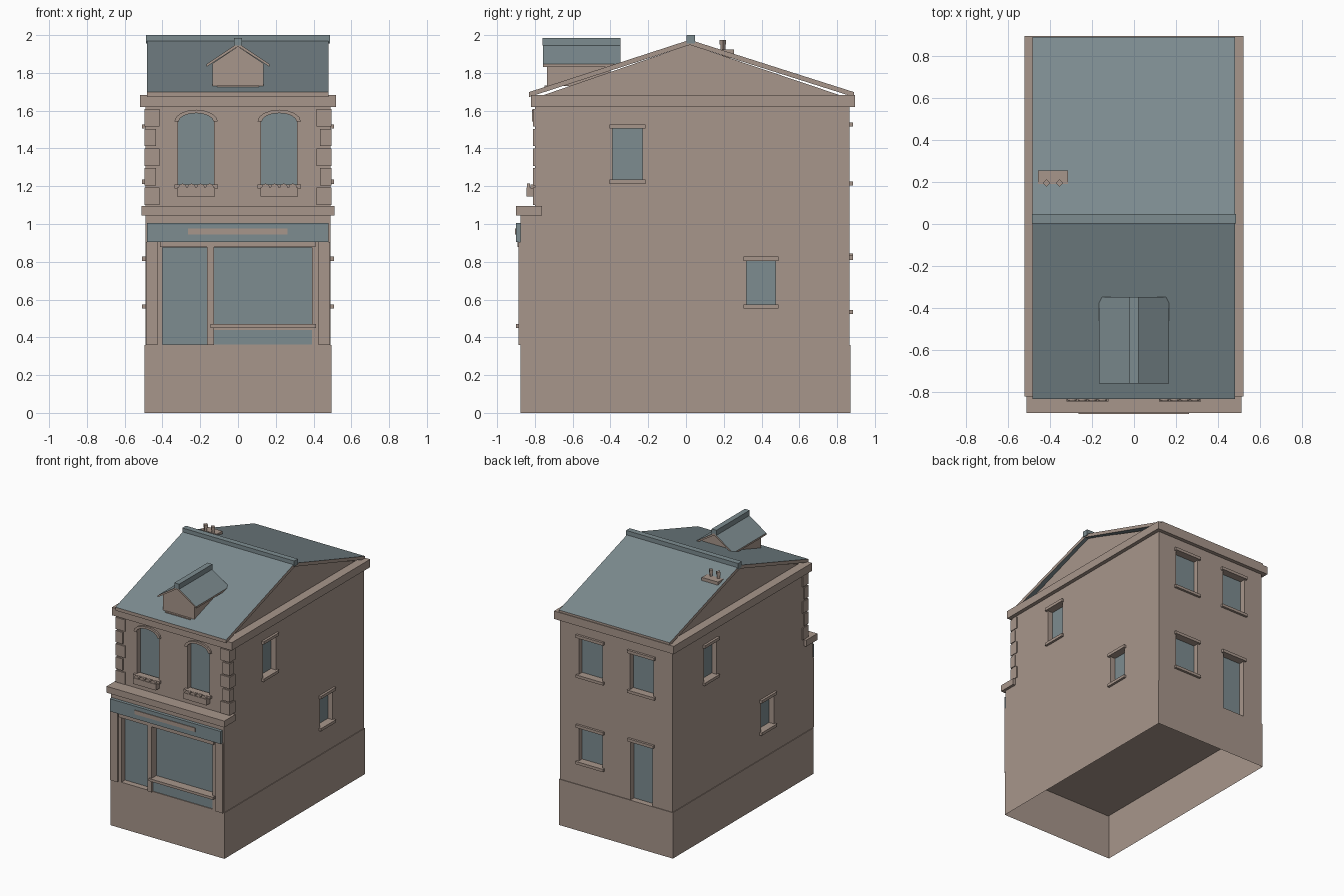
import bpy, bmesh, math
from mathutils import Vector

cube = bpy.data.objects.get("Cube")
if cube:
    bpy.data.objects.remove(cube, do_unlink=True)


def material(name, rgb):
    m = bpy.data.materials.new(name)
    m.use_nodes = True
    m.diffuse_color = (*rgb, 1)
    m.node_tree.nodes["Principled BSDF"].inputs["Base Color"].default_value = (*rgb, 1)
    return m


STONE = material("warm stone", (0.39, 0.305, 0.258))
SLATE = material("blue grey slate", (0.205, 0.262, 0.28))


def finish(name, bm, mat):
    bmesh.ops.recalc_face_normals(bm, faces=bm.faces)
    mesh = bpy.data.meshes.new(name)
    bm.to_mesh(mesh)
    bm.free()
    mesh.materials.append(mat)
    ob = bpy.data.objects.new(name, mesh)
    bpy.context.collection.objects.link(ob)
    return ob


def prism(name, pts, axis, lo, hi, mat=STONE):
    """Extrude a (y, z) profile along x, or an (x, z) profile along y."""
    bm = bmesh.new()
    place = (lambda a, b: (lo, a, b)) if axis == "x" else (lambda a, b: (a, lo, b))
    face = bm.faces.new([bm.verts.new(place(a, b)) for a, b in pts])
    new = bmesh.ops.extrude_face_region(bm, geom=[face])["geom"]
    shift = Vector((hi - lo, 0, 0) if axis == "x" else (0, hi - lo, 0))
    bmesh.ops.translate(bm, vec=shift, verts=[v for v in new if isinstance(v, bmesh.types.BMVert)])
    return finish(name, bm, mat)


def box(name, x, y, z, mat=STONE):
    return prism(name, [(x[0], z[0]), (x[1], z[0]), (x[1], z[1]), (x[0], z[1])], "y", y[0], y[1], mat)


def slate_slopes(ob):
    """Slate on the sloping faces, stone on the edges."""
    ob.data.materials.append(SLATE)
    for p in ob.data.polygons:
        p.material_index = int(abs(p.normal.z) > 0.4)


def arc(cx, half, spring, rise, steps=8):
    return [(cx + half * math.cos(math.pi * i / steps),
             spring + rise * math.sin(math.pi * i / steps)) for i in range(steps + 1)]


cutters = []
WALL_X, BACK = 0.49, 0.865

# Hollow plinth, open underneath
plinth = box("plinth", (-0.495, 0.495), (-0.875, 0.87), (0, 0.36))
bm = bmesh.new()
bm.from_mesh(plinth.data)
bmesh.ops.delete(bm, geom=[f for f in bm.faces if f.normal.z < -0.5], context="FACES")
bm.to_mesh(plinth.data)
bm.free()

# Main walls, with the shop standing forward of the upper floor
walls = prism("walls", [(-0.875, 0.355), (BACK, 0.355), (BACK, 1.65), (-0.8, 1.65),
                        (-0.8, 1.07), (-0.875, 1.07)], "x", -WALL_X, WALL_X)


def wall_box(name, side, u, d, z, mat=STONE):
    """Box on a wall: u runs along it, d is distance out from its face."""
    if side == "back":
        return box(name, u, (BACK + d[0], BACK + d[1]), z, mat)
    s = 1 if side == "left" else -1
    return box(name, tuple(sorted(s * (WALL_X + k) for k in d)), u, z, mat)


def opening(name, side, u, z, sill=True):
    cutters.append(wall_box(name + "_cutter", side, u, (-0.045, 0.05), z))
    wall_box(name + "_pane", side, u, (-0.05, -0.042), z, SLATE)
    wide = (u[0] - 0.016, u[1] + 0.016)
    wall_box(name + "_lintel", side, wide, (-0.01, 0.018), (z[1], z[1] + 0.023))
    if sill:
        wall_box(name + "_sill", side, wide, (-0.01, 0.018), (z[0] - 0.022, z[0]))


# Side windows, staggered the opposite way on each side
FRONTWARD, BACKWARD = (-0.39, -0.23), (0.32, 0.475)
for side, up, low in (("left", FRONTWARD, BACKWARD), ("right", BACKWARD, FRONTWARD)):
    opening(side + "_upper_window", side, up, (1.235, 1.505))
    opening(side + "_lower_window", side, low, (0.575, 0.805))

# Back windows and door
opening("back_upper_window_a", "back", (0.12, 0.325), (1.225, 1.515))
opening("back_upper_window_b", "back", (-0.325, -0.12), (1.225, 1.515))
opening("back_lower_window", "back", (0.12, 0.325), (0.545, 0.81))
opening("back_door", "back", (-0.315, -0.125), (0.36, 0.822), sill=False)

# Shopfront: recessed door and display window
for name, x, z in (("shop_door", (-0.4, -0.165), (0.362, 0.875)),
                   ("shop_window", (-0.128, 0.392), (0.47, 0.875)),
                   ("stall_panel", (-0.128, 0.392), (0.362, 0.44))):
    deep = -0.865 if name == "stall_panel" else -0.825
    cutters.append(box(name + "_cutter", x, (-0.95, deep), z))
    box(name + "_pane", x, (deep - 0.004, deep + 0.004), z, SLATE)
box("shop_sill", (-0.145, 0.412), (-0.9, -0.83), (0.45, 0.47))
box("shop_mullion", (-0.165, -0.128), (-0.887, -0.83), (0.36, 0.89))
box("shop_lintel", (-0.412, 0.41), (-0.892, -0.83), (0.877, 0.906))
for s in (-1, 1):
    box("shop_pilaster", tuple(sorted((s * 0.488, s * 0.426))), (-0.888, -0.86), (0.36, 0.906))
box("shop_fascia", (-0.482, 0.48), (-0.9, -0.87), (0.906, 1.005), SLATE)
box("fascia_plate", (-0.265, 0.262), (-0.905, -0.898), (0.944, 0.975))
box("shop_cornice", (-0.511, 0.511), (-0.9, -0.762), (1.045, 1.095))

# Arched front windows with hoods and planters
for cx in (-0.222, 0.218):
    outline = [(cx - 0.095, 1.2), (cx + 0.095, 1.2)] + arc(cx, 0.095, 1.55, 0.04)
    cutters.append(prism("arch_cutter", outline, "y", -0.9, -0.755))
    prism("arched_pane", outline, "y", -0.758, -0.75, SLATE)
    hood = arc(cx, 0.115, 1.542, 0.063) + arc(cx, 0.092, 1.542, 0.045)[::-1]
    prism("window_hood", hood, "y", -0.815, -0.78)
    box("front_sill", (cx - 0.115, cx + 0.115), (-0.822, -0.77), (1.188, 1.208))
    box("planter", (cx - 0.1, cx + 0.1), (-0.845, -0.79), (1.145, 1.192))
    for i in range(4):
        prism("planter_flower", arc(cx - 0.072 + i * 0.048, 0.022, 1.19, 0.024, 6), "y", -0.841, -0.825)

# Corner quoins, alternately long and short
for s in (-1, 1):
    for i in range(5):
        inner = 0.415 if i % 2 == 0 else 0.435
        z = 1.1 + i * 0.104
        box("quoin", tuple(sorted((s * inner, s * 0.496))), (-0.811, -0.74 - 0.02 * (i % 2)), (z, z + 0.092))

# Cut the recesses out of the walls
bpy.context.view_layer.objects.active = walls
for c in cutters:
    c.hide_render = True
    mod = walls.modifiers.new(c.name, "BOOLEAN")
    mod.operation, mod.solver, mod.object = "DIFFERENCE", "EXACT", c
    bpy.ops.object.modifier_apply(modifier=mod.name)
for c in cutters:
    bpy.data.objects.remove(c, do_unlink=True)

# Eaves cornice, recessed gables and pitched roof
box("eaves_cornice", (-0.52, 0.52), (-0.82, 0.895), (1.62, 1.682))
prism("gable_walls", [(-0.79, 1.67), (0.85, 1.67), (0.02, 1.95)], "x", -0.45, 0.45)
roof = prism("roof", [(-0.832, 1.672), (-0.832, 1.698), (0.02, 1.975), (0.89, 1.698),
                      (0.89, 1.672), (0.02, 1.948)], "x", -0.482, 0.48)
slate_slopes(roof)
box("roof_ridge", (-0.486, 0.486), (0.003, 0.048), (1.955, 2.0), SLATE)

# Dormer
prism("dormer_body", [(-0.135, 1.73), (0.135, 1.73), (0.135, 1.85), (0, 1.94), (-0.135, 1.85)],
      "y", -0.735, -0.4)
box("dormer_sill", (-0.11, 0.11), (-0.75, -0.7), (1.72, 1.732))
dormer_roof = prism("dormer_roof", [(-0.167, 1.832), (-0.167, 1.846), (0, 1.957), (0.167, 1.846),
                                    (0.167, 1.832), (0, 1.94)], "y", -0.758, -0.347)
slate_slopes(dormer_roof)
box("dormer_ridge", (-0.021, 0.021), (-0.76, -0.347), (1.945, 1.985), SLATE)

# Chimney slab with two four-sided pots
box("chimney_slab", (-0.457, -0.315), (0.19, 0.255), (1.88, 1.925))
for x in (-0.417, -0.355):
    for r, z0, z1 in ((0.013, 1.9, 1.955), (0.018, 1.95, 1.975)):
        bm = bmesh.new()
        bmesh.ops.create_cone(bm, cap_ends=True, segments=4, radius1=r, radius2=r, depth=z1 - z0)
        bmesh.ops.translate(bm, vec=(x, 0.195, (z0 + z1) / 2), verts=bm.verts)
        finish("chimney_pot", bm, STONE)
